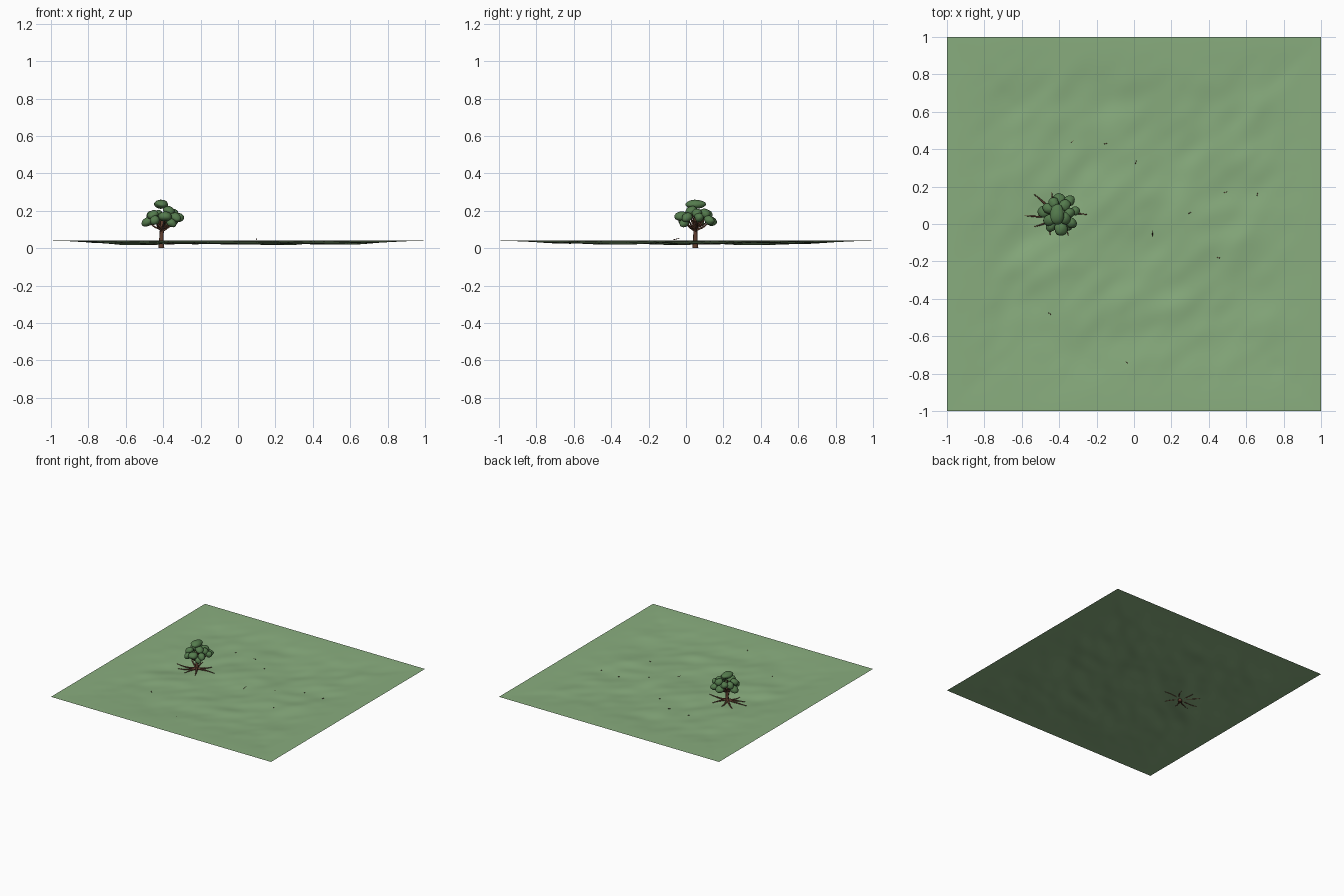
import bpy, bmesh, math, random
from mathutils import Vector, noise

if "Cube" in bpy.data.objects:
    bpy.data.objects.remove(bpy.data.objects["Cube"])

random.seed(4)


def material(name, rgb):
    m = bpy.data.materials.new(name)
    m.diffuse_color = (*rgb, 1)
    m.use_nodes = True
    m.node_tree.nodes["Principled BSDF"].inputs["Base Color"].default_value = m.diffuse_color
    return m


GRASS = material("grass", (0.25, 0.42, 0.21))
LEAF = material("leaf", (0.09, 0.20, 0.075))
BARK = material("bark", (0.12, 0.05, 0.03))


def ground_height(x, y):
    # shallow uneven hollow that levels out at the rim
    edge = max(0.0, 1 - max(abs(x), abs(y)))
    mask = min(1.0, edge / 0.45)
    mask = mask * mask * (3 - 2 * mask)
    u, v = (x + y) * 0.7, (y - x) * 0.7
    n = 0.65 * noise.noise(Vector((u * 2.6, v * 4.2, 1.7)))
    n += 0.4 * noise.noise(Vector((u * 6, v * 10, 5.3)))
    return 0.04 - mask * min(0.03, max(0.002, 0.014 + 0.017 * n))


def mesh_object(name, bm, mat):
    me = bpy.data.meshes.new(name)
    bm.to_mesh(me)
    bm.free()
    me.materials.append(mat)
    for p in me.polygons:
        p.use_smooth = True
    ob = bpy.data.objects.new(name, me)
    bpy.context.collection.objects.link(ob)
    return ob


def tube(name, points, radii, mat=BARK):
    cu = bpy.data.curves.new(name, 'CURVE')
    cu.dimensions = '3D'
    cu.bevel_depth = 1
    cu.bevel_resolution = 2
    cu.use_fill_caps = True
    cu.resolution_u = 4
    sp = cu.splines.new('POLY')
    sp.points.add(len(points) - 1)
    for p, co, r in zip(sp.points, points, radii):
        p.co = (*co, 1)
        p.radius = r
    cu.materials.append(mat)
    ob = bpy.data.objects.new(name, cu)
    bpy.context.collection.objects.link(ob)
    return ob


# ground sheet
bm = bmesh.new()
bmesh.ops.create_grid(bm, x_segments=90, y_segments=90, size=1)
for v in bm.verts:
    v.co.z = ground_height(v.co.x, v.co.y)
mesh_object("ground", bm, GRASS)

# trunk
TX, TY = -0.41, 0.05
tube("trunk",
     [(TX, TY, 0.0), (TX, TY, 0.03), (TX + 0.002, TY, 0.08),
      (TX + 0.004, TY, 0.13), (TX, TY, 0.19)],
     [0.016, 0.013, 0.011, 0.010, 0.005])

# leaf clumps: x, y, z centre, then length outward, width, height
clumps = [
    (-0.41, 0.05, 0.235, 0.038, 0.054, 0.024),
    (-0.39, -0.025, 0.17, 0.036, 0.038, 0.026),
    (-0.482, 0.065, 0.142, 0.036, 0.032, 0.024),
    (-0.455, 0.02, 0.178, 0.032, 0.030, 0.024),
    (-0.46, 0.085, 0.175, 0.032, 0.028, 0.026),
    (-0.445, -0.012, 0.150, 0.030, 0.026, 0.024),
    (-0.40, 0.132, 0.145, 0.034, 0.034, 0.024),
    (-0.43, 0.115, 0.180, 0.028, 0.028, 0.024),
    (-0.37, 0.10, 0.185, 0.032, 0.030, 0.026),
    (-0.345, 0.125, 0.150, 0.030, 0.028, 0.024),
    (-0.315, 0.07, 0.165, 0.026, 0.024, 0.023),
    (-0.345, 0.06, 0.185, 0.030, 0.028, 0.024),
    (-0.335, 0.005, 0.165, 0.032, 0.027, 0.024),
    (-0.355, -0.01, 0.135, 0.028, 0.024, 0.022),
    (-0.37, 0.03, 0.200, 0.032, 0.032, 0.024),
]
for i, (x, y, z, a, b, c) in enumerate(clumps):
    bm = bmesh.new()
    bmesh.ops.create_icosphere(bm, subdivisions=3, radius=1)
    for v in bm.verts:
        d = 1 + 0.12 * noise.noise(v.co * 1.3 + Vector((i * 3.1, 0, 0)))
        v.co = Vector((v.co.x * a, v.co.y * b, v.co.z * c)) * d
    ob = mesh_object(f"leaf_clump_{i}", bm, LEAF)
    ob.location = (x, y, z)
    if i > 1:
        # outer clumps droop away from the trunk
        ob.rotation_euler = (0, 0.4, math.atan2(y - TY, x - TX))
    # branch carrying the clump
    if i > 0:
        s = Vector((TX + 0.003, TY, 0.09 + 0.005 * (i % 5)))
        e = Vector((x, y, z))
        mid = s.lerp(e, 0.5) + Vector((0, 0, -0.008))
        tube(f"branch_{i}", [s, mid, e], [0.006, 0.0045, 0.003])

# spreading roots that follow the ground
roots = [((-0.585, 0.045)), (-0.535, 0.16), (-0.535, -0.015), (-0.44, 0.17),
         (-0.34, 0.15), (-0.25, 0.05), (-0.35, -0.06), (-0.45, -0.06)]
for i, (x, y) in enumerate(roots):
    pts, rad = [], []
    for k in range(7):
        t = k / 6
        bend = 0.008 * math.sin(math.pi * t) * (1 if i % 2 else -1)
        px = TX + (x - TX) * t - bend
        py = TY + (y - TY) * t + bend
        r = 0.007 * (1 - t) + 0.0018
        z = ground_height(px, py) + 0.012 * (1 - t) ** 3 + 0.001
        pts.append((px, py, max(z, r)))
        rad.append(r)
    tube(f"root_{i}", pts, rad)

# loose twigs on the ground
twigs = [(-0.33, 0.44), (-0.15, 0.43), (0.01, 0.33), (0.30, 0.06), (0.49, 0.17),
         (0.66, 0.16), (0.45, -0.18), (-0.45, -0.48), (-0.04, -0.74)]
for i, (x, y) in enumerate(twigs):
    ang = random.uniform(0, math.pi)
    h = Vector((math.cos(ang), math.sin(ang), 0)) * 0.009
    c = Vector((x, y, ground_height(x, y) + 0.003))
    tube(f"twig_{i}", [c - h, c + h], [0.002, 0.0012])
tube("raised_twig", [(0.098, -0.068, 0.045), (0.1, -0.035, 0.053)], [0.002, 0.0015])
